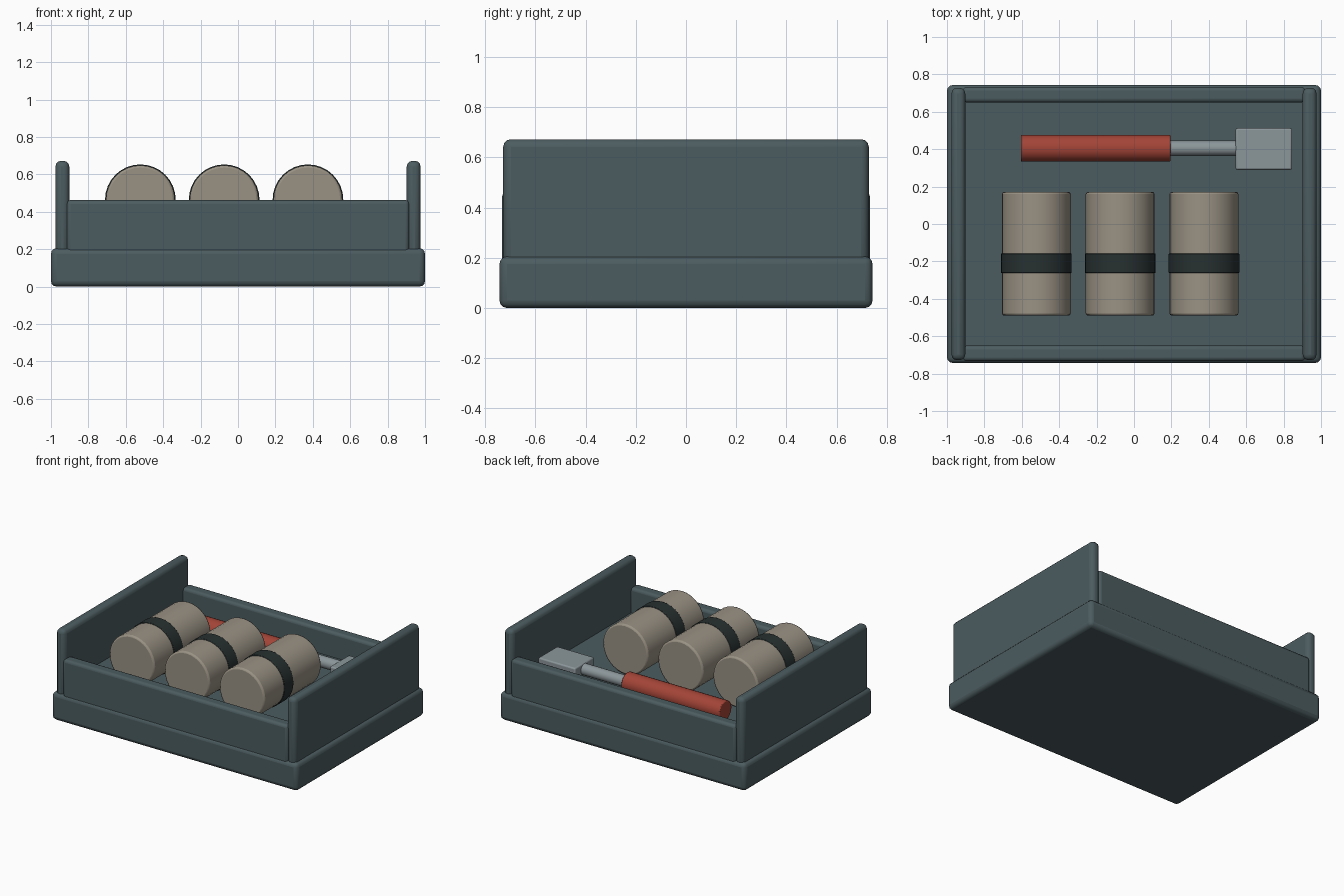
import bpy
import math

cube = bpy.data.objects.get("Cube")
if cube:
    bpy.data.objects.remove(cube, do_unlink=True)


def material(name, r, g, b):
    m = bpy.data.materials.new(name)
    m.use_nodes = True
    m.diffuse_color = (r, g, b, 1)
    m.node_tree.nodes["Principled BSDF"].inputs["Base Color"].default_value = (r, g, b, 1)
    return m


teal = material("slate_teal", 0.072, 0.107, 0.117)
canvas = material("canvas_beige", 0.32, 0.285, 0.23)
strap = material("strap_black", 0.021, 0.03, 0.03)
red = material("handle_red", 0.37, 0.058, 0.038)
steel = material("steel_grey", 0.26, 0.305, 0.323)


def finish(obj, name, mat, bevel, segments=3):
    obj.name = name
    obj.data.materials.append(mat)
    bpy.ops.object.transform_apply(location=False, rotation=True, scale=True)
    if bevel:
        mod = obj.modifiers.new("rounded_edges", "BEVEL")
        mod.width = bevel
        mod.segments = segments
        mod.limit_method = "ANGLE"
        mod.angle_limit = math.radians(40)
    bpy.ops.object.shade_smooth_by_angle(angle=math.radians(35))
    return obj


def box(name, mat, x, y, z, bevel):
    """Box from its (low, high) range on each axis."""
    ranges = (x, y, z)
    bpy.ops.mesh.primitive_cube_add(size=1, location=[(a + b) / 2 for a, b in ranges])
    obj = bpy.context.object
    obj.scale = [b - a for a, b in ranges]
    return finish(obj, name, mat, bevel)


def rod(name, mat, axis, radius, span, across, z, bevel=0, sides=32):
    """Cylinder lying along x or y, spanning a (low, high) range."""
    mid = sum(span) / 2
    along_x = axis == "x"
    bpy.ops.mesh.primitive_cylinder_add(
        vertices=sides, radius=radius, depth=span[1] - span[0],
        location=(mid, across, z) if along_x else (across, mid, z),
        rotation=(0, math.pi / 2, 0) if along_x else (math.pi / 2, 0, 0))
    return finish(bpy.context.object, name, mat, bevel, 2)


# Tray: base, raised floor, low front and back walls, tall side panels
box("base", teal, (-1, 1), (-0.743, 0.743), (0, 0.205), 0.03)
box("floor", teal, (-0.92, 0.92), (-0.7, 0.7), (0.15, 0.28), 0)
for name, s in (("front", -1), ("back", 1)):
    box(name + "_wall", teal, (-0.915, 0.915), sorted((s * 0.65, s * 0.733)),
        (0.15, 0.462), 0.02)
for name, s in (("left", 1), ("right", -1)):
    box(name + "_panel", teal, sorted((s * 0.902, s * 0.976)), (-0.728, 0.728),
        (0.15, 0.672), 0.03)

# Three strapped rolls
for i, x in enumerate((-0.522, -0.074, 0.374), 1):
    rod(f"roll_{i}", canvas, "y", 0.184, (-0.49, 0.172), x, 0.464, 0.012)
    rod(f"roll_strap_{i}", strap, "y", 0.189, (-0.262, -0.157), x, 0.464, 0.004)

# Hand tool lying behind the rolls
rod("tool_handle", red, "x", 0.072, (-0.605, 0.195), 0.405, 0.365, 0.006, 24)
rod("tool_shaft", steel, "x", 0.041, (0.15, 0.56), 0.405, 0.365, 0, 20)
box("tool_head", steel, (0.543, 0.845), (0.29, 0.512), (0.322, 0.41), 0.01)
